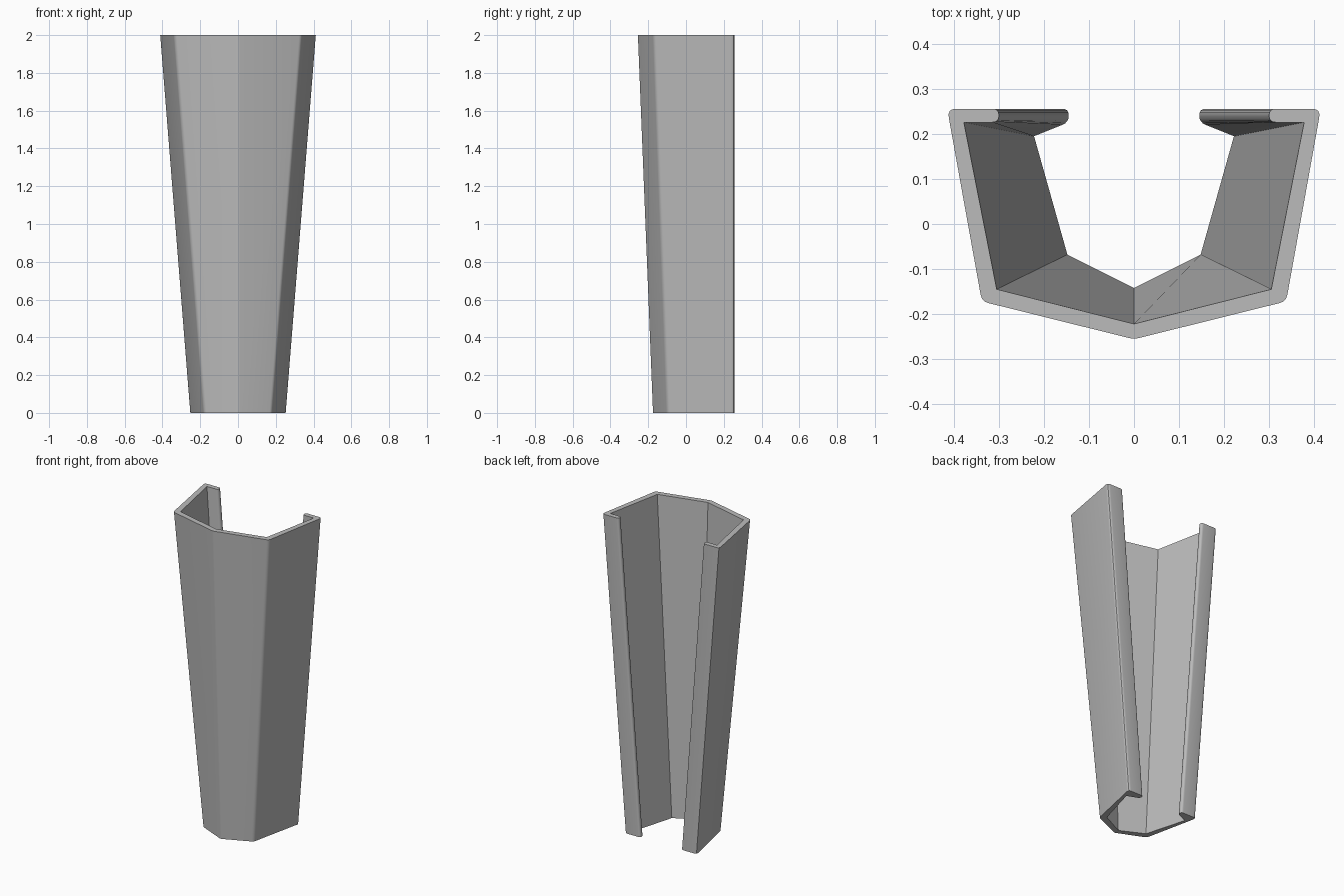
import bpy
import bmesh
import math
from mathutils import Vector

cube = bpy.data.objects.get("Cube")
if cube:
    bpy.data.objects.remove(cube, do_unlink=True)

grey = bpy.data.materials.new("plain grey")
grey.use_nodes = True
grey.diffuse_color = (0.5, 0.5, 0.5, 1)
grey.node_tree.nodes["Principled BSDF"].inputs["Base Color"].default_value = (0.5, 0.5, 0.5, 1)

STEPS = 4  # segments in each rounded corner


def mirrored(half):
    """Complete a half profile whose first and last points lie on the centre line."""
    return half + [(-x, y, r) for x, y, r in half[-2:0:-1]]


def rounded(corners):
    """Replace each corner that has a radius with a short curve."""
    points = []
    for i, (x, y, r) in enumerate(corners):
        here = Vector((x, y))
        if r == 0:
            points.append(here)
            continue
        before = Vector(corners[i - 1][:2])
        after = Vector(corners[(i + 1) % len(corners)][:2])
        start = here + (before - here).normalized() * r
        end = here + (after - here).normalized() * r
        for k in range(STEPS + 1):
            t = k / STEPS
            points.append(start * (1 - t) ** 2 + here * 2 * t * (1 - t) + end * t ** 2)
    return points


# Half sections (x, y, corner radius): outer wall, return lip, inner wall
bottom_half = [(0, -0.177, 0.012), (0.18, -0.098, 0.015), (0.256, 0.256, 0.02),
               (0.145, 0.256, 0.0148), (0.145, 0.226, 0.0148),
               (0.222, 0.195, 0), (0.148, -0.068, 0), (0, -0.142, 0)]
top_half = [(0, -0.256, 0.012), (0.338, -0.172, 0.015), (0.415, 0.256, 0.02),
            (0.3, 0.256, 0.0148), (0.3, 0.226, 0.0148),
            (0.378, 0.226, 0), (0.305, -0.145, 0), (0, -0.222, 0)]

# Loft the tapered channel between both sections
bm = bmesh.new()
rings = []
for half, z in ((bottom_half, 0), (top_half, 2)):
    rings.append([bm.verts.new((p.x, p.y, z)) for p in rounded(mirrored(half))])
low, high = rings
count = len(low)
for i in range(count):
    j = (i + 1) % count
    bm.faces.new((low[i], low[j], high[j], high[i]))
bm.faces.new(low[::-1])
bm.faces.new(high)
bmesh.ops.recalc_face_normals(bm, faces=bm.faces)

mesh = bpy.data.meshes.new("tapered_channel")
bm.to_mesh(mesh)
bm.free()
mesh.materials.append(grey)
channel = bpy.data.objects.new("tapered_channel", mesh)
bpy.context.collection.objects.link(channel)

# Smooth the rounded corners and keep the cut ends crisp
bpy.ops.object.select_all(action="DESELECT")
channel.select_set(True)
bpy.context.view_layer.objects.active = channel
bpy.ops.object.shade_smooth_by_angle(angle=math.radians(30))
